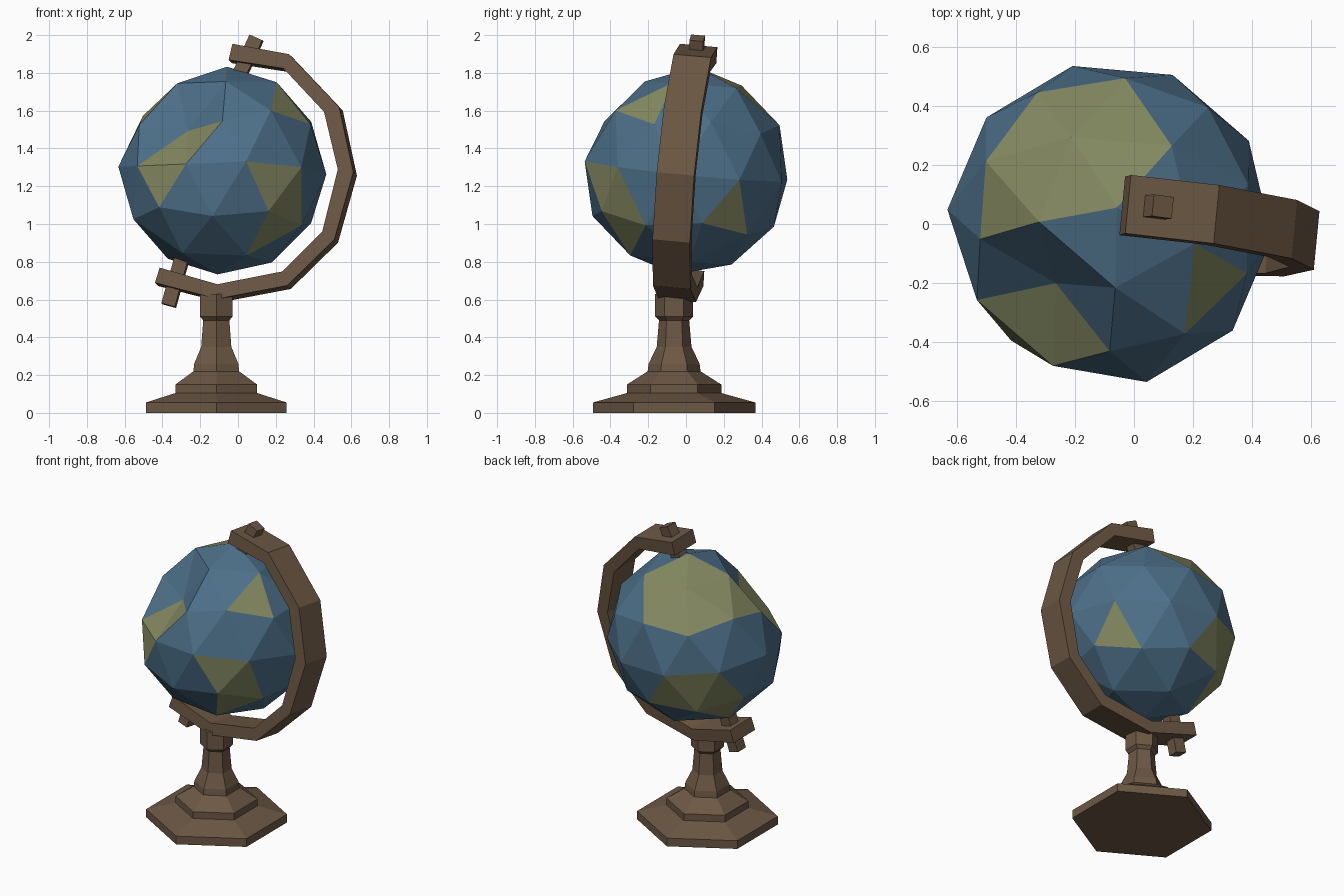
import bpy, bmesh, math
from mathutils import Vector, Matrix

if "Cube" in bpy.data.objects:
    bpy.data.objects.remove(bpy.data.objects["Cube"])


def material(name, rgb):
    m = bpy.data.materials.new(name)
    m.diffuse_color = (*rgb, 1)
    m.use_nodes = True
    m.node_tree.nodes["Principled BSDF"].inputs["Base Color"].default_value = m.diffuse_color
    return m


ocean = material("ocean blue", (0.074, 0.160, 0.250))
land = material("land green", (0.231, 0.250, 0.120))
wood = material("brown wood", (0.152, 0.098, 0.059))


def finish(bm, name, *mats):
    bmesh.ops.recalc_face_normals(bm, faces=bm.faces)
    me = bpy.data.meshes.new(name)
    bm.to_mesh(me)
    bm.free()
    for m in mats:
        me.materials.append(m)
    ob = bpy.data.objects.new(name, me)
    bpy.context.collection.objects.link(ob)
    return ob


def skin(rings, name, mat):
    """Join equal rings of points into a capped solid."""
    bm = bmesh.new()
    rows = [[bm.verts.new(p) for p in r] for r in rings]
    n = len(rows[0])
    for a, b in zip(rows, rows[1:]):
        for i in range(n):
            j = (i + 1) % n
            bm.faces.new((a[i], a[j], b[j], b[i]))
    bm.faces.new(rows[0])
    bm.faces.new(rows[-1])
    return finish(bm, name, mat)


# Globe: icosphere turned so that its corners K and x land where they are seen
R = 0.553
CENTRE = Vector((-0.083, 0.0, 1.283))
K = Vector((0.045, 0.10, 0.994)).normalized()
P = Vector((-0.605, -0.716, -0.349)).normalized()


def frame(a, b):
    s = (b - a * a.dot(b)).normalized()
    return Matrix((a, s, a.cross(s))).transposed()


bm = bmesh.new()
bmesh.ops.create_icosphere(bm, subdivisions=2, radius=1)
p0 = next(v.co.copy() for v in bm.verts
          if abs(v.co.z + 0.4472) < 0.01 and len(v.link_edges) == 5)
rot = frame(K, P) @ frame(Vector((0, 0, 1)), p0).transposed()
for v in bm.verts:
    v.co = rot @ v.co

# Named corners of the icosahedron, lower case = opposite corner
corner = {"K": K, "x": P, "C": Vector((-0.056, -0.842, 0.539)),
          "H": Vector((-0.85, -0.154, 0.505)), "N": Vector((-0.443, 0.809, 0.391)),
          "Y": Vector((0.85, -0.27, 0.47))}
for key in list(corner):
    corner[key.swapcase()] = -corner[key]

# Land: middle faces of some triangles, and the face at the first-named corner of others
middles = "CHx KNH KNX cNy".split()
tips = "CHx xCH KNH NKH HKN KNX NKX cNy ycN yck hXc YCK nCY nYh nhk".split()
spots = [(t, 1.0) for t in middles] + [(t, 3.7) for t in tips]
for t, w in spots:
    d = (corner[t[0]] * w + corner[t[1]] + corner[t[2]]).normalized()
    f = max(bm.faces, key=lambda f: f.calc_center_median().normalized().dot(d))
    f.material_index = 1

# Dent in the upper left front
dent = (corner["C"] + corner["H"]).normalized()
for v in bm.verts:
    dist = (v.co - dent).length
    depth = 0.21 if dist < 0.1 else 0.058 if dist < 0.58 else 0.042 if dist < 0.66 else 0
    v.co = CENTRE + v.co * R - dent * depth
finish(bm, "globe", ocean, land)


# Curved arm, lying in a slightly turned and leaning plane
def on_plane(x, z):
    return Vector((x, 0.065 - 0.097 * (x + 0.04) + 0.09 * (z - 1.9), z))


SIDE = Vector((0.097, 1, -0.09)).normalized()
outer = [(-0.02, 1.945), (0.28, 1.89), (0.545, 1.61), (0.62, 1.265),
         (0.52, 0.91), (0.27, 0.665), (-0.10, 0.595), (-0.43, 0.68)]
inner = [(-0.04, 1.86), (0.25, 1.815), (0.465, 1.585), (0.538, 1.28),
         (0.455, 0.95), (0.245, 0.74), (-0.10, 0.672), (-0.405, 0.76)]
skin([[on_plane(*o) - SIDE * 0.1, on_plane(*o) + SIDE * 0.1,
       on_plane(*i) + SIDE * 0.1, on_plane(*i) - SIDE * 0.1]
      for o, i in zip(outer, inner)], "arm", wood)


# Square pivot pins through both ends of the arm
def pin(name, a, b):
    a, b = on_plane(*a), on_plane(*b)
    across = (b - a).cross(SIDE).normalized() * 0.037
    wide = SIDE * 0.037
    skin([[p - across - wide, p + across - wide, p + across + wide, p - across + wide]
          for p in (a, b)], name, wood)


pin("top_pin", (0.00, 1.77), (0.098, 1.985))
pin("bottom_pin", (-0.367, 0.568), (-0.293, 0.83))

# Six-sided stepped pedestal
profile = [(0, 0.43), (0.055, 0.43), (0.105, 0.25), (0.15, 0.25), (0.22, 0.14),
           (0.26, 0.135), (0.35, 0.092), (0.49, 0.08), (0.51, 0.1), (0.63, 0.1)]
skin([[Vector((-0.115 + r * math.cos(a), -0.063 + r * math.sin(a), z))
       for a in (math.radians(30 + 60 * k) for k in range(6))]
      for z, r in profile], "pedestal", wood)
